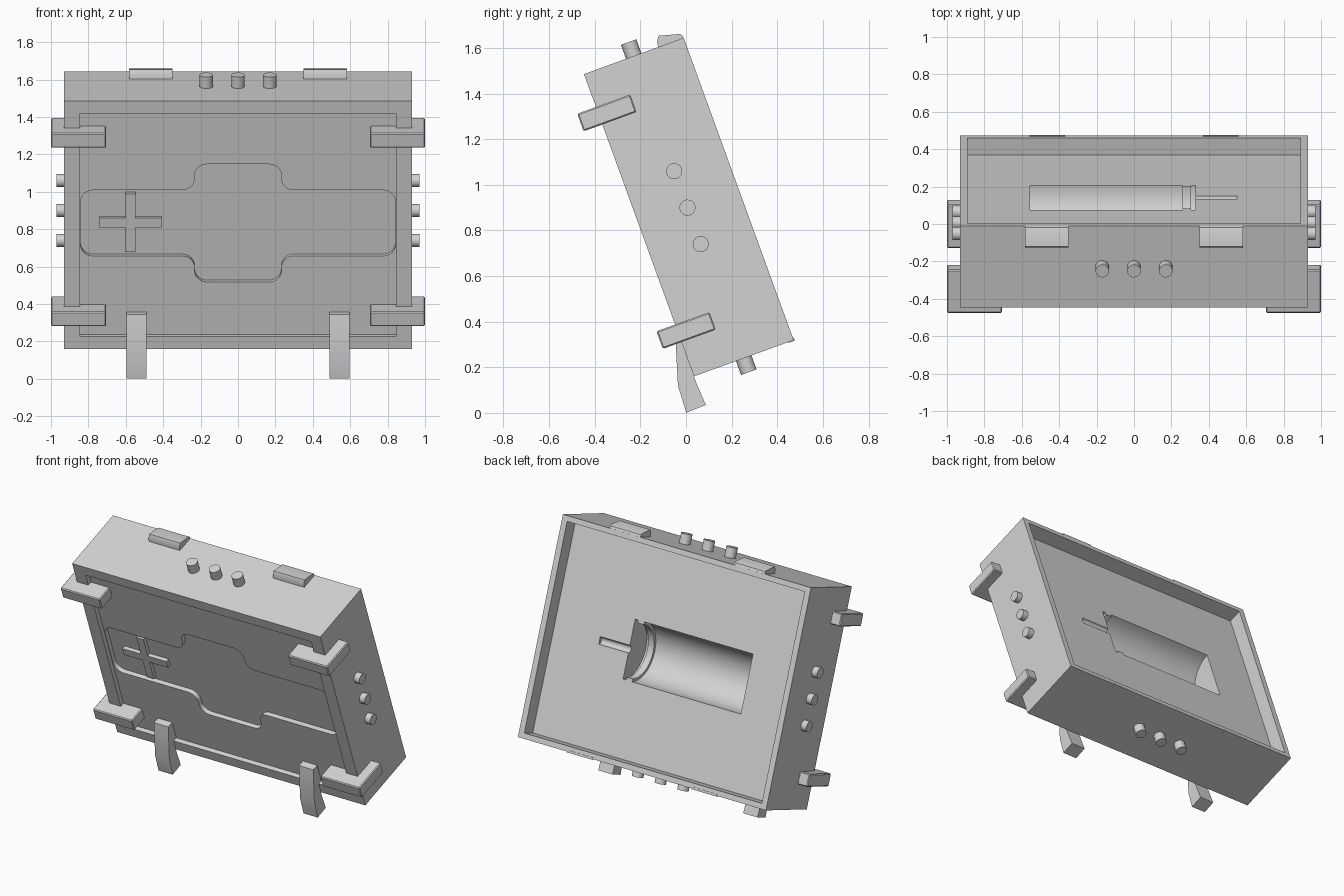
import bpy, bmesh
from math import sin, cos, pi, radians
from mathutils import Matrix, Vector

cube = bpy.data.objects.get("Cube")
if cube:
    bpy.data.objects.remove(cube, do_unlink=True)

grey = bpy.data.materials.new("plain grey")
grey.use_nodes = True
tone = (0.65, 0.65, 0.65, 1)
grey.diffuse_color = tone
grey.node_tree.nodes["Principled BSDF"].inputs["Base Color"].default_value = tone

# The whole case leans forward about its lower front edge
LEAN = Matrix.Translation((0, 0.035, 0.16)) @ Matrix.Rotation(radians(20), 4, 'X')
W, D, H = 0.93, 0.465, 1.41
MID = H / 2


def prism(name, pts, axis, lo, hi, bevel=0):
    """Extrude a 2D outline along a case axis: x (y,z), y (x,z) or z (x,y)."""
    def place(p, t):
        a, b = p
        return {'x': (t, a, b), 'y': (a, t, b), 'z': (a, b, t)}[axis]
    bm = bmesh.new()
    ends = [[bm.verts.new(place(p, t)) for p in pts] for t in (lo, hi)]
    for ring in ends:
        bm.faces.new(ring)
    n = len(pts)
    for i in range(n):
        j = (i + 1) % n
        bm.faces.new((ends[0][i], ends[0][j], ends[1][j], ends[1][i]))
    bmesh.ops.recalc_face_normals(bm, faces=bm.faces)
    if bevel:
        bmesh.ops.bevel(bm, geom=bm.edges[:], offset=bevel, segments=1, affect='EDGES')
    bm.transform(LEAN)
    mesh = bpy.data.meshes.new(name)
    bm.to_mesh(mesh)
    bm.free()
    mesh.materials.append(grey)
    ob = bpy.data.objects.new(name, mesh)
    bpy.context.collection.objects.link(ob)
    return ob


def rect(a0, a1, b0, b1):
    return [(a0, b0), (a1, b0), (a1, b1), (a0, b1)]


def circle(a, b, r, n=32):
    return [(a + r * cos(2 * pi * i / n), b + r * sin(2 * pi * i / n)) for i in range(n)]


def rounded(pts, r, steps=6):
    """Round every right-angled corner of an outline."""
    out = []
    for i, p in enumerate(pts):
        p = Vector(p)
        a = (Vector(pts[i - 1]) - p).normalized()
        b = (Vector(pts[(i + 1) % len(pts)]) - p).normalized()
        for k in range(steps + 1):
            t = pi / 2 * k / steps
            out.append(tuple(p + r * (a + b) - r * (b * cos(t) + a * sin(t))))
    return out


def activate(ob):
    bpy.ops.object.select_all(action='DESELECT')
    ob.select_set(True)
    bpy.context.view_layer.objects.active = ob


def cut(body, cutter):
    cutter.hide_render = True
    mod = body.modifiers.new("cut", 'BOOLEAN')
    mod.operation, mod.solver, mod.object = 'DIFFERENCE', 'EXACT', cutter
    activate(body)
    bpy.ops.object.modifier_apply(modifier=mod.name)
    bpy.data.objects.remove(cutter, do_unlink=True)


# Case body
case = prism("case", rect(-W, W, 0, H), 'y', 0, D)

# Front: shallow panel recess, then a deeper rounded band with a wider middle
cut(case, prism("panel_cutter", rect(-0.845, 0.845, 0.07, H - 0.07), 'y', -0.1, 0.03))
e, m, a, b = 0.842, 0.232, 0.187, 0.335
quarter = [(e, a), (m, a), (m, b)]
upper = quarter + [(-x, z) for x, z in reversed(quarter)]
outline = upper + [(x, -z) for x, z in ((-e, a), (-m, a), (-m, b), (m, b), (m, a), (e, a))]
outline = [(x, z + MID) for x, z in outline]
cut(case, prism("band_cutter", rounded(outline, 0.065), 'y', -0.1, 0.06))

# Back: open tray with a half-round trough, collar, flange and thin groove
FLOOR = 0.369
cut(case, prism("tray_cutter", rect(-0.89, 0.89, 0.035, H - 0.035), 'y', FLOOR, 0.6))
for r, x0, x1 in ((0.19, -0.555, 0.26), (0.172, 0.25, 0.31),
                  (0.19, 0.305, 0.328), (0.024, 0.32, 0.55)):
    cut(case, prism("trough_cutter", circle(FLOOR, MID, r), 'x', x0, x1))

parts = [case]

# Raised cross on the band
cx, cz, arm, t = -0.575, 0.705, 0.165, 0.026
bars = [(-arm, -t), (-t, -t), (-t, -arm), (t, -arm), (t, -t), (arm, -t)]
cross = bars + [(-x, -z) for x, z in bars]
parts.append(prism("cross", [(cx + x, cz + z) for x, z in cross], 'y', 0.035, 0.065))

# Three buttons on each of the four edges
for i in (-1, 0, 1):
    s = 0.17 * i
    parts.append(prism("top_button", circle(s, 0.232, 0.036), 'z', H - 0.02, H + 0.065))
    parts.append(prism("bottom_button", circle(s, 0.232, 0.036), 'z', -0.065, 0.02))
    side = circle(0.226, MID + s, 0.035)
    parts.append(prism("left_button", side, 'x', W - 0.02, 0.97))
    parts.append(prism("right_button", side, 'x', -0.97, 0.02 - W))

# Paired parts
clamp = [(0.705, -0.087), (1, -0.087), (1, 0.16), (0.925, 0.16), (0.925, 0.035), (0.705, 0.035)]
leg = [(-0.014, 0.2), (0.035, 0.2), (0.035, 0.05), (0, 0.04), (0, -0.032),
       (0.006, -0.135), (-0.086, -0.138), (-0.08, -0.014), (-0.027, 0.159)]
clip = [(0.345, H - 0.01), (0.35, 1.435), (0.365, 1.456), (0.45, 1.433), (0.462, 1.425),
        (0.465, H - 0.01)]
for s, name in ((1, "left"), (-1, "right")):
    for z, level in ((0.16, "lower"), (1.175, "upper")):
        parts.append(prism(f"{name}_{level}_clamp", [(s * x, y) for x, y in clamp],
                           'z', z, z + 0.082, 0.006))
    parts.append(prism(name + "_leg", leg, 'x', s * 0.49, s * 0.597))
    parts.append(prism(name + "_clip", clip, 'x', s * 0.35, s * 0.582))
    parts.append(prism(name + "_catch", rect(0.44, 0.469, -0.004, 0.01), 'x', s * 0.37, s * 0.56))

# Smooth the round surfaces, keep the corners crisp
for ob in parts:
    activate(ob)
    bpy.ops.object.shade_smooth_by_angle(angle=radians(30))
